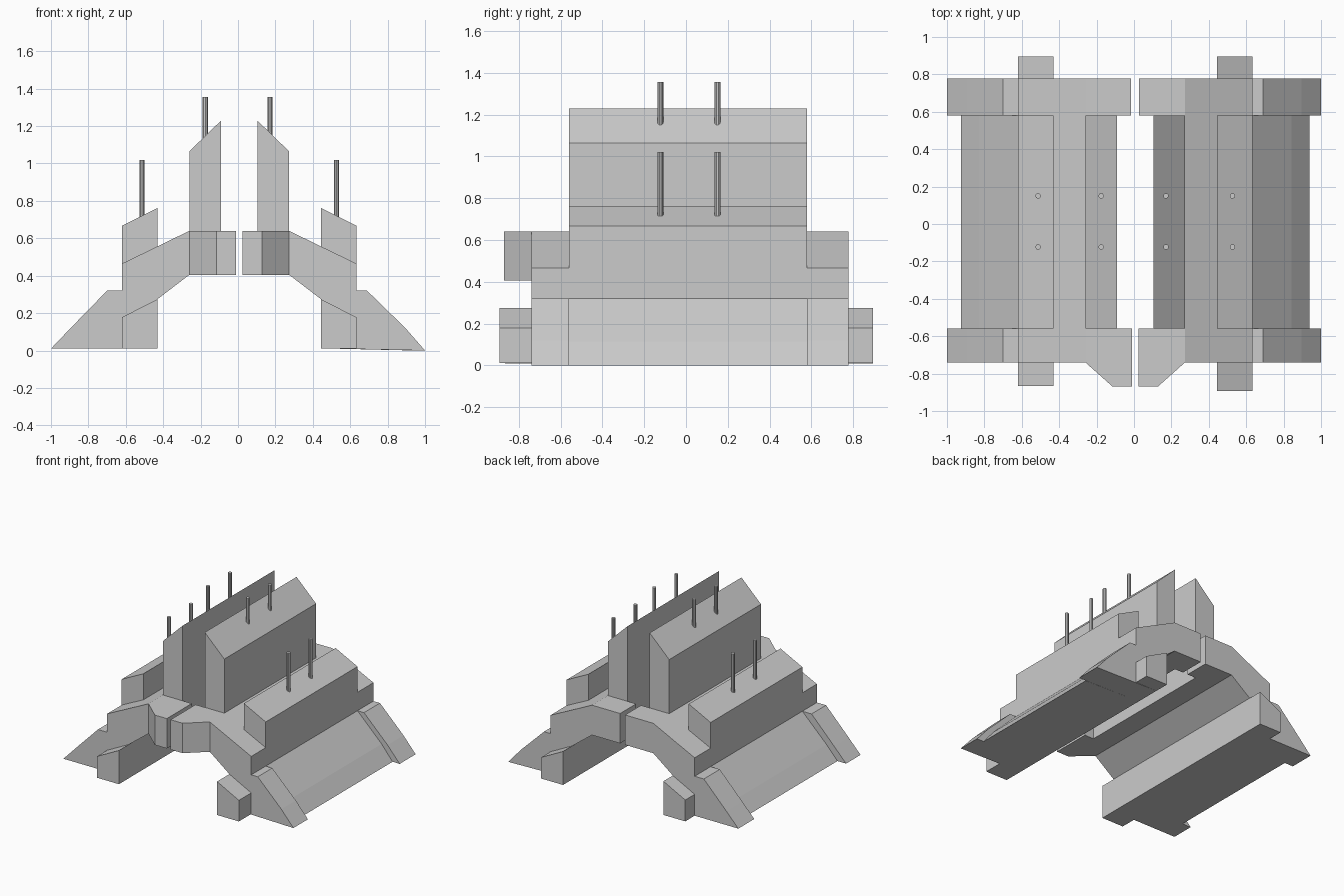
import bpy, bmesh
from mathutils import Vector

if "Cube" in bpy.data.objects:
    bpy.data.objects.remove(bpy.data.objects["Cube"])


def prism(name, base, offset):
    """Solid made by sweeping a 3D polygon along an offset."""
    bm = bmesh.new()
    a = [bm.verts.new(p) for p in base]
    b = [bm.verts.new(Vector(p) + Vector(offset)) for p in base]
    bm.faces.new(a)
    bm.faces.new(b[::-1])
    n = len(a)
    for i in range(n):
        bm.faces.new((a[i], b[i], b[(i + 1) % n], a[(i + 1) % n]))
    bmesh.ops.recalc_face_normals(bm, faces=bm.faces)
    mesh = bpy.data.meshes.new(name)
    bm.to_mesh(mesh)
    bm.free()
    obj = bpy.data.objects.new(name, mesh)
    bpy.context.collection.objects.link(obj)
    return obj


def along_y(name, profile, y0, y1):
    return prism(name, [(x, y0, z) for x, z in profile], (0, y1 - y0, 0))


# Each half is described by its distance from the centre line, s sets its side
for side, s, d, zb, shoulder, tab_front in (
        ("left", -1, 0.0, 0.01, 0.70, -0.865), ("right", 1, 0.013, 0.012, 0.69, -0.893)):
    z_tip = 0.01 if s < 0 else 0.0

    def P(*pts):
        return [(s * (x + d), z) for x, z in pts]

    # end ribs, front and back
    for end, y0, y1, inner in (("front", -0.74, -0.56, 0.01), ("back", 0.58, 0.778, 0.015)):
        outline = [(s * 1.0, z_tip), (s * 0.895, 0.12), (s * shoulder, 0.32)]
        outline += P((0.62, 0.32), (0.62, 0.465), (0.43, 0.557), (0.26, 0.64),
                     (inner, 0.64), (inner, 0.405), (0.26, 0.405),
                     (0.43, 0.275), (0.43, zb))
        along_y(f"{side}_{end}_rib", outline, y0, y1)

    # main body with the low outer wall and the tall inner wall
    along_y(f"{side}_body", P((0.925, z_tip), (0.83, 0.115), (0.62, 0.32),
                              (0.62, 0.667), (0.43, 0.762), (0.43, 0.557),
                              (0.26, 0.64), (0.26, 1.065), (0.09, 1.23),
                              (0.09, 0.405), (0.26, 0.405), (0.43, 0.275),
                              (0.43, zb)), -0.56, 0.58)

    # foot tabs at both ends
    tab = P((0.62, zb), (0.62, 0.178), (0.43, 0.275), (0.43, zb))
    along_y(f"{side}_front_foot_tab", tab, tab_front, -0.74)
    along_y(f"{side}_back_foot_tab", tab, 0.778, 0.895)

    # tapered nose at the front of the crown
    nose = P((0.26, -0.74), (0.114, -0.87), (0.01, -0.87), (0.01, -0.74))
    prism(f"{side}_nose", [(x, y, 0.405) for x, y in nose], (0, 0, 0.235))

    # pins on both walls
    for wall, x, z0, z1 in (("outer", 0.513, 0.70, 1.02),
                            ("inner", 0.175 if s < 0 else 0.158, 1.13, 1.355)):
        for end, y in (("front", -0.123), ("back", 0.15)):
            bpy.ops.mesh.primitive_cylinder_add(
                vertices=10, radius=0.0145, depth=z1 - z0,
                location=(s * (x + d), y, (z0 + z1) / 2))
            bpy.context.object.name = f"{side}_{wall}_{end}_pin"
